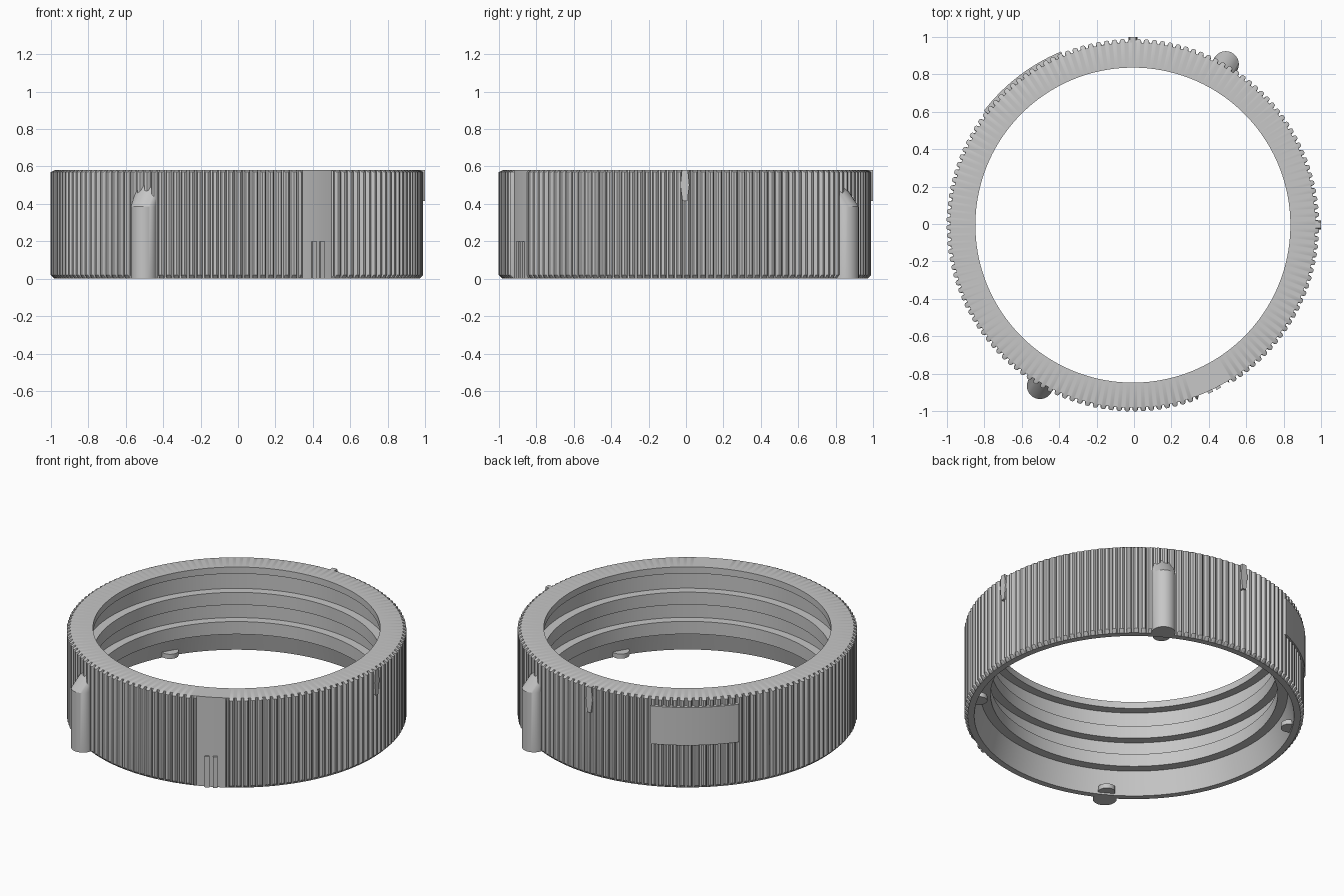
import bpy, bmesh
from math import sin, cos, radians, pi
from mathutils import Matrix, Vector

CENTRE = Vector((-0.006, -0.006, 0))
HEIGHT, TIP, ROOT, TEETH = 0.58, 0.996, 0.976, 144

cube = bpy.data.objects.get("Cube")
if cube:
    bpy.data.objects.remove(cube)

grey = bpy.data.materials.new("plain grey")
grey.use_nodes = True
colour = (0.57, 0.57, 0.57, 1)
grey.diffuse_color = colour
grey.node_tree.nodes["Principled BSDF"].inputs["Base Color"].default_value = colour


def finish(name, bm):
    bmesh.ops.recalc_face_normals(bm, faces=bm.faces)
    mesh = bpy.data.meshes.new(name)
    bm.to_mesh(mesh)
    bm.free()
    mesh.materials.append(grey)
    ob = bpy.data.objects.new(name, mesh)
    ob.location = CENTRE
    bpy.context.collection.objects.link(ob)
    bpy.ops.object.select_all(action='DESELECT')
    ob.select_set(True)
    bpy.context.view_layer.objects.active = ob
    bpy.ops.object.shade_smooth_by_angle(angle=radians(32))


def bridge(bm, one, two):
    """Quads between two closed loops of equal length."""
    for i in range(len(one)):
        j = (i + 1) % len(one)
        bm.faces.new((one[i], one[j], two[j], two[i]))


def sweep(name, sections, closed):
    """Join (angle, [(r, z), ...]) cross-sections around the vertical axis."""
    bm = bmesh.new()
    rings = [[bm.verts.new((r * cos(a), r * sin(a), z)) for r, z in prof]
             for a, prof in sections]
    for one, two in zip(rings, rings[1:]):
        bridge(bm, one, two)
    if closed:
        bridge(bm, rings[-1], rings[0])
    else:
        bm.faces.new(rings[0])
        bm.faces.new(rings[-1])
    finish(name, bm)


def arc_block(name, r0, r1, a0, a1, z0, z1, steps):
    prof = [(r0, z0), (r1, z0), (r1, z1), (r0, z1)]
    sweep(name, [(radians(a0 + (a1 - a0) * i / steps), prof)
                 for i in range(steps + 1)], False)


# Knurled ring: bore with two inner ribs, a top lip and a flared skirt
LIP, RECESS = 0.842, 0.897
bore = [(LIP, HEIGHT), (LIP, 0.537), (RECESS, 0.537), (RECESS, 0.416),
        (LIP, 0.416), (LIP, 0.335), (RECESS, 0.335), (RECESS, 0.227),
        (LIP, 0.227), (LIP, 0.145), (0.9, 0.145), (0.938, 0)]
tooth = [(0, 0.99), (0.14, TIP), (0.46, TIP), (0.6, 0.99), (0.68, ROOT), (0.92, ROOT)]
sections = []
for k in range(TEETH):
    for part, radius in tooth:
        angle = 360 * (k + part) / TEETH
        if 290.8 < angle < 301.4:      # smooth strip without teeth
            radius = ROOT
        outer = [(ROOT, 0), (radius, 0.02), (radius, HEIGHT - 0.01), (ROOT, HEIGHT)]
        sections.append((radians(angle), outer + bore))
sweep("knurled_ring", sections, True)

# Raised label plate on the back, and two short ribs on the smooth strip
arc_block("back_plate", 0.96, 1.004, 112.5, 142.5, 0.285, 0.53, 30)
for i, angle in enumerate((-65.1, -62.3)):
    arc_block(f"strip_rib_{i + 1}", 0.96, 0.988, angle - 0.8, angle + 0.8, 0, 0.2, 1)

# Pointed index marks at the top edge
outline = [(-0.013, 0.415), (0.013, 0.415), (0.024, 0.5),
           (0.016, HEIGHT), (-0.016, HEIGHT), (-0.024, 0.5)]
for name, angle in (("side_mark", 0), ("back_mark", 90)):
    bm = bmesh.new()
    inner, front = [[bm.verts.new((r, t, z)) for t, z in outline]
                    for r in (0.96, 1.006)]
    bm.faces.new(inner)
    bm.faces.new(front)
    bridge(bm, inner, front)
    bm.transform(Matrix.Rotation(radians(angle), 4, 'Z'))
    finish(name, bm)


def round_peg(name, angle, radius, stations, back, sides=40):
    """Peg through (distance, z) stations at an angle, flattened at radius back."""
    bm = bmesh.new()
    around = [2 * pi * (i + 0.5) / sides for i in range(sides)]
    rings = [[bm.verts.new((max(dist + radius * cos(a), back), radius * sin(a), z))
              for a in around] for dist, z in stations]
    bm.faces.new(rings[0])
    bm.faces.new(rings[-1])
    for one, two in zip(rings, rings[1:]):
        bridge(bm, one, two)
    bm.transform(Matrix.Rotation(radians(angle), 4, 'Z'))
    finish(name, bm)


# Two outer posts whose tops lean into the ring
for name, angle in (("front_post", -120), ("back_post", 60)):
    round_peg(name, angle, 0.07, [(0.993, 0), (0.993, 0.385), (0.9, 0.505)], 0.95)

# Four small lugs inside the skirt
for i in range(4):
    round_peg(f"inner_lug_{i + 1}", 60 + 90 * i, 0.05, [(0.925, 0.01), (0.925, 0.04)], 0.87)
